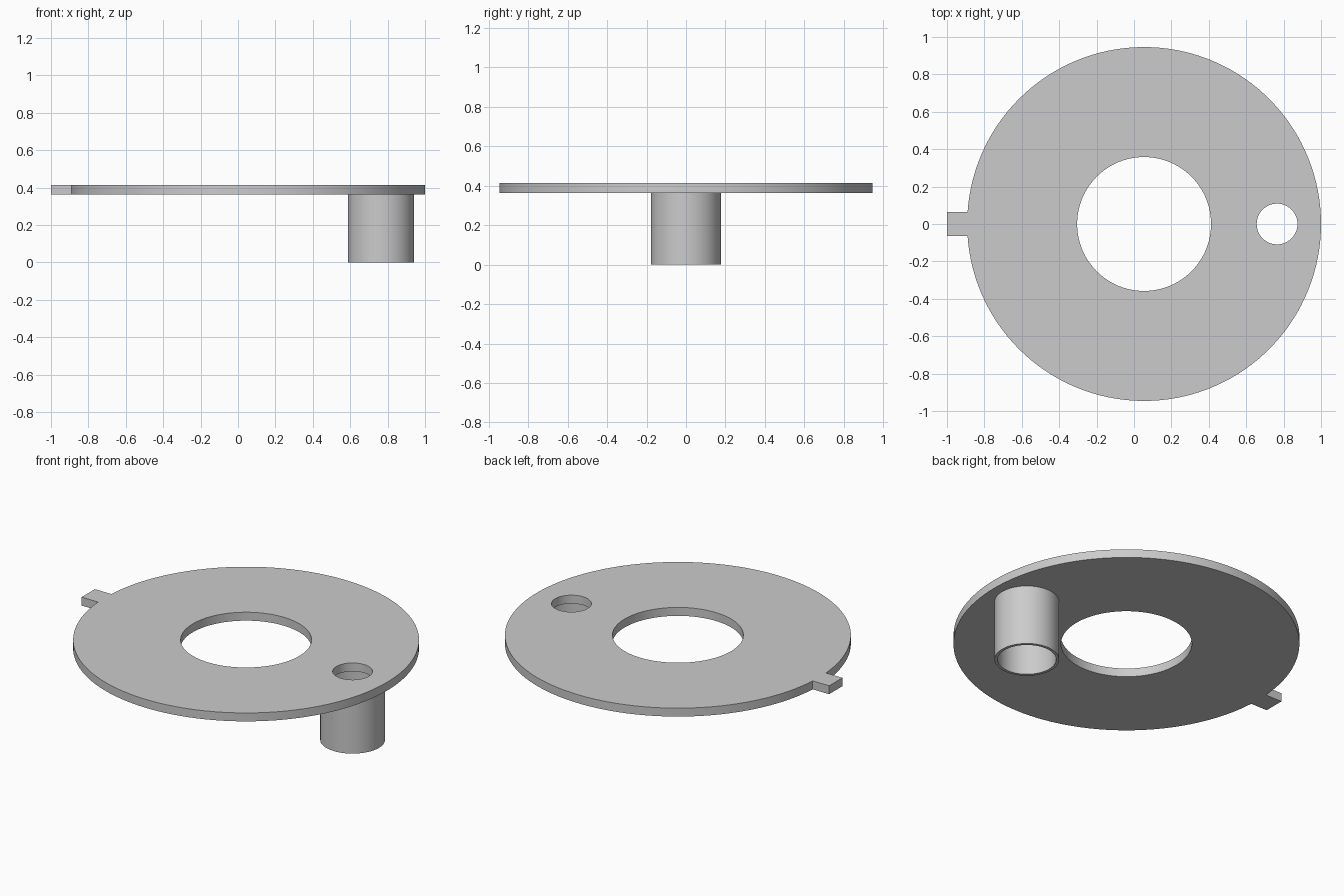
import bpy
import bmesh
from math import asin, cos, pi, sin, sqrt

cube = bpy.data.objects.get("Cube")
if cube:
    bpy.data.objects.remove(cube, do_unlink=True)

# One plain grey for every part
GREY = (0.6, 0.6, 0.6, 1)
grey = bpy.data.materials.new("plain_grey")
grey.use_nodes = True
grey.diffuse_color = GREY
grey.node_tree.nodes["Principled BSDF"].inputs["Base Color"].default_value = GREY

PLATE_X, PLATE_R, BORE_R = 0.054, 0.946, 0.358
POST_X, POST_R, POST_INNER_R, PIN_HOLE_R = 0.765, 0.177, 0.16, 0.109
PLATE_BOTTOM, PLATE_TOP = 0.363, 0.414
TAB_END, TAB_HALF = -1.0, 0.063


def circle(cx, radius, count=96):
    return [(cx + radius * cos(2 * pi * i / count), radius * sin(2 * pi * i / count))
            for i in range(count)]


def extruded(name, loops, bottom, top):
    """Fill the first loop, leave the others as holes, and give it thickness."""
    curve = bpy.data.curves.new(name, "CURVE")
    curve.dimensions = "2D"
    curve.fill_mode = "BOTH"
    curve.extrude = (top - bottom) / 2
    for loop in loops:
        spline = curve.splines.new("POLY")
        spline.points.add(len(loop) - 1)
        for point, (x, y) in zip(spline.points, loop):
            point.co = (x, y, 0, 1)
        spline.use_cyclic_u = True
    obj = bpy.data.objects.new(name, curve)
    bpy.context.collection.objects.link(obj)
    bpy.ops.object.select_all(action="DESELECT")
    obj.select_set(True)
    bpy.context.view_layer.objects.active = obj
    bpy.ops.object.convert(target="MESH")
    obj = bpy.context.object
    obj.name = name

    # Weld the caps to the walls and set the height
    bm = bmesh.new()
    bm.from_mesh(obj.data)
    bmesh.ops.remove_doubles(bm, verts=bm.verts, dist=0.0001)
    bmesh.ops.recalc_face_normals(bm, faces=bm.faces)
    bmesh.ops.translate(bm, verts=bm.verts, vec=(0, 0, (top + bottom) / 2))
    bm.to_mesh(obj.data)
    bm.free()
    obj.data.materials.clear()
    obj.data.materials.append(grey)
    bpy.ops.object.shade_smooth_by_angle()
    return obj


# Plate outline: a round rim broken by a square tab on the right side
half_angle = asin(TAB_HALF / PLATE_R)
start, sweep, steps = -pi + half_angle, 2 * (pi - half_angle), 128
outline = [(PLATE_X + PLATE_R * cos(start + sweep * i / steps),
            PLATE_R * sin(start + sweep * i / steps)) for i in range(steps + 1)]
outline += [(TAB_END, TAB_HALF), (TAB_END, -TAB_HALF)]

extruded("ring_plate", [outline, circle(PLATE_X, BORE_R), circle(POST_X, PIN_HOLE_R, 64)],
         PLATE_BOTTOM, PLATE_TOP)

# Hollow post under the small hole
extruded("hollow_post", [circle(POST_X, POST_R, 64), circle(POST_X, POST_INNER_R, 64)],
         0, PLATE_BOTTOM)
